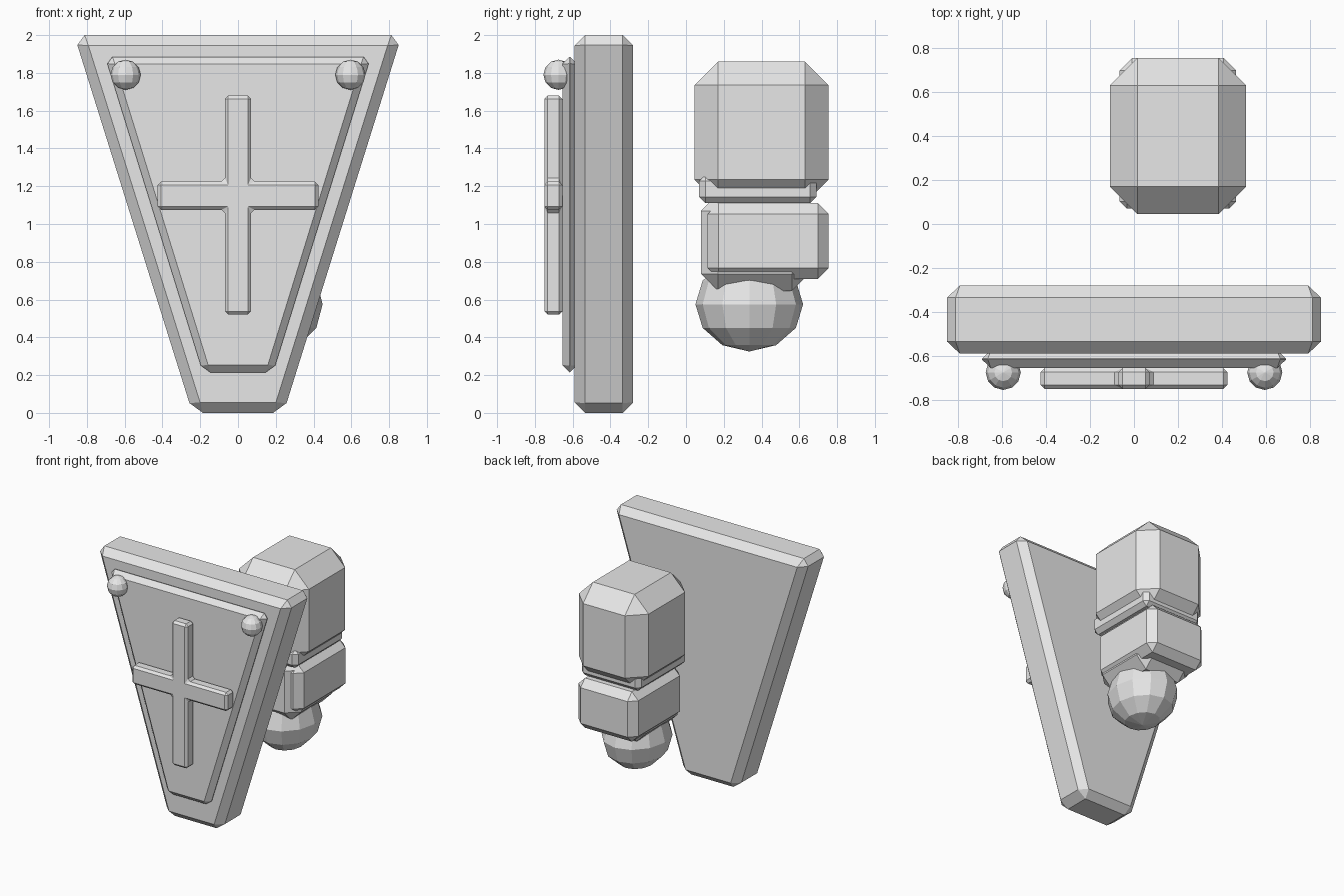
import bpy
import bmesh
from mathutils import Matrix

cube = bpy.data.objects.get("Cube")
if cube:
    bpy.data.objects.remove(cube, do_unlink=True)

stone = bpy.data.materials.new("pale_grey")
stone.use_nodes = True
GREY = (0.8, 0.8, 0.8, 1.0)
stone.diffuse_color = GREY
stone.node_tree.nodes["Principled BSDF"].inputs["Base Color"].default_value = GREY


def finish(name, bm, chamfer=0.0):
    """Turn a bmesh into a flat-shaded object with chamfered edges."""
    bmesh.ops.recalc_face_normals(bm, faces=bm.faces)
    mesh = bpy.data.meshes.new(name)
    bm.to_mesh(mesh)
    bm.free()
    mesh.materials.append(stone)
    obj = bpy.data.objects.new(name, mesh)
    bpy.context.collection.objects.link(obj)
    if chamfer:
        mod = obj.modifiers.new("chamfer", "BEVEL")
        mod.width = chamfer
        mod.segments = 1
        mod.limit_method = "ANGLE"
    return obj


def slab(name, outline, front, back, chamfer):
    """Extrude an x-z outline from front to back along y."""
    bm = bmesh.new()
    face = bm.faces.new([bm.verts.new((x, front, z)) for x, z in outline])
    ext = bmesh.ops.extrude_face_region(bm, geom=[face])
    moved = [v for v in ext["geom"] if isinstance(v, bmesh.types.BMVert)]
    bmesh.ops.translate(bm, verts=moved, vec=(0, back - front, 0))
    return finish(name, bm, chamfer)


def block(name, xs, ys, zs, chamfer):
    """Chamfered box given by its extents."""
    bm = bmesh.new()
    spans = (xs, ys, zs)
    centre = Matrix.Translation([(a + b) / 2 for a, b in spans])
    size = Matrix.Diagonal([b - a for a, b in spans] + [1])
    bmesh.ops.create_cube(bm, size=1, matrix=centre @ size)
    return finish(name, bm, chamfer)


def ball(name, centre, radii):
    """Low-poly ellipsoid."""
    bm = bmesh.new()
    matrix = Matrix.Translation(centre) @ Matrix.Diagonal((*radii, 1))
    bmesh.ops.create_uvsphere(bm, u_segments=12, v_segments=6, radius=1, matrix=matrix)
    return finish(name, bm)


def taper(top_half, bottom_half, top, bottom):
    return [(-bottom_half, bottom), (bottom_half, bottom), (top_half, top), (-top_half, top)]


# Shield plate and its raised panel
slab("shield_plate", taper(0.867, 0.241, 2.0, 0.0), -0.59, -0.28, 0.055)
slab("shield_panel", taper(0.703, 0.186, 1.885, 0.215), -0.655, -0.575, 0.038)

# Raised cross as one continuous outline
w, arm = 0.07, 0.425
low, high, foot, head = 1.075, 1.225, 0.52, 1.68
right_side = [(w, foot), (w, low), (arm, low), (arm, high), (w, high), (w, head)]
left_side = [(-x, z) for x, z in reversed(right_side)]
slab("shield_cross", right_side + left_side, -0.75, -0.655, 0.018)

# Corner rivets
for side, x in (("left", 0.595), ("right", -0.595)):
    ball(f"rivet_{side}", (x, -0.675, 1.79), (0.08, 0.08, 0.08))

# Arm behind the shield: upper arm, elbow band, forearm, cuff, hand
block("upper_arm", (-0.11, 0.51), (0.045, 0.755), (1.11, 1.86), 0.125)
block("elbow_band", (-0.065, 0.465), (0.07, 0.69), (1.11, 1.26), 0.033)
block("forearm_guard", (-0.065, 0.465), (0.115, 0.755), (0.71, 1.11), 0.057)
block("forearm", (-0.045, 0.445), (0.08, 0.65), (0.645, 1.16), 0.09)
ball("hand", (0.2, 0.335, 0.575), (0.248, 0.285, 0.25))
